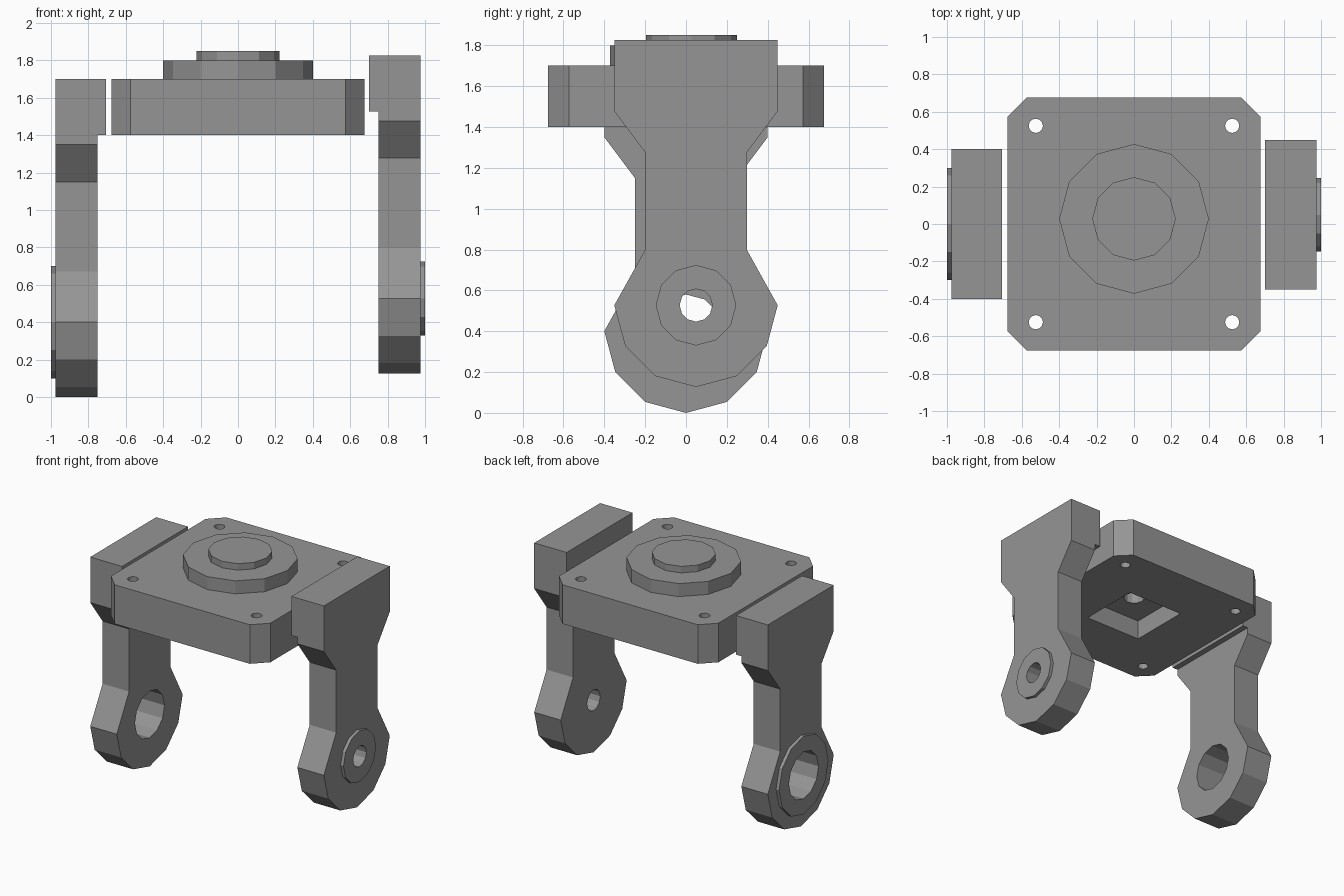
import bpy, bmesh, math
from mathutils import Matrix, Vector

if "Cube" in bpy.data.objects:
    bpy.data.objects.remove(bpy.data.objects["Cube"], do_unlink=True)

GREY = (0.3, 0.3, 0.3, 1)
grey = bpy.data.materials.new("plain grey")
grey.use_nodes = True
grey.diffuse_color = GREY
grey.node_tree.nodes["Principled BSDF"].inputs["Base Color"].default_value = GREY


def finish(name, bm):
    bmesh.ops.recalc_face_normals(bm, faces=bm.faces)
    mesh = bpy.data.meshes.new(name)
    bm.to_mesh(mesh)
    bm.free()
    mesh.materials.append(grey)
    ob = bpy.data.objects.new(name, mesh)
    bpy.context.collection.objects.link(ob)
    return ob


def prism(name, points, low, high, axis="z", lip=None):
    """Extrude an outline along z (points x, y) or along x (points y, z)."""
    place = (lambda a, b: (a, b, low)) if axis == "z" else (lambda a, b: (low, a, b))
    bm = bmesh.new()
    face = bm.faces.new([bm.verts.new(place(a, b)) for a, b in points])
    move = Vector((0, 0, high - low) if axis == "z" else (high - low, 0, 0))
    top = bmesh.ops.extrude_face_region(bm, geom=[face], use_keep_orig=True)["geom"]
    bmesh.ops.translate(bm, vec=move, verts=[v for v in top if isinstance(v, bmesh.types.BMVert)])
    if lip:
        # split the inner side and pull its upper panel inwards
        height, x = lip
        bmesh.ops.bisect_plane(bm, geom=bm.verts[:] + bm.edges[:] + bm.faces[:],
                               plane_co=(0, 0, height), plane_no=(0, 0, 1))
        panel = [f for f in bm.faces if all(abs(v.co.x - low) < 1e-4 for v in f.verts)
                 and f.calc_center_median().z > height]
        new = bmesh.ops.extrude_discrete_faces(bm, faces=panel)["faces"]
        for v in {v for f in new for v in f.verts}:
            v.co.x = x
    return finish(name, bm)


def ring(radius, centre=(0, 0), sides=12):
    return [(centre[0] + radius * math.sin(i * math.tau / sides),
             centre[1] + radius * math.cos(i * math.tau / sides)) for i in range(sides)]


def cut(ob, cutter):
    mod = ob.modifiers.new("cut", "BOOLEAN")
    mod.operation, mod.solver, mod.object = "DIFFERENCE", "EXACT", cutter
    bpy.context.view_layer.objects.active = ob
    bpy.ops.object.modifier_apply(modifier=mod.name)


def drop(cutter):
    bpy.data.objects.remove(cutter, do_unlink=True)


# Side arms: straight shank, wide head with inner lip, round drilled foot
def arm(side, name, y, z, inner, boss_radius, hole_radius):
    half = [(0.4, 1.70), (0.4, 1.35), (0.25, 1.15), (0.25, 0.67)]
    foot = [p for p in ring(0.4, (0, 0.4)) if p[1] < 0.401]
    outline = half + foot + [(-a, b) for a, b in reversed(half)]
    outline = [(a + y, b + z) for a, b in outline]
    centre = (y, 0.4 + z)
    body = prism(name + "_arm", outline, side * 0.75, side * 0.975, "x",
                 lip=(1.40 + z, side * inner))
    boss = prism(name + "_boss", ring(boss_radius, centre), side * 0.975, side, "x")
    drill = prism("drill", ring(hole_radius, centre), side * 0.6, side * 1.1, "x")
    cut(body, drill)
    cut(boss, drill)
    drop(drill)


arm(-1, "right", 0, 0, 0.705, 0.3, 0.18)
arm(1, "left", 0.049, 0.127, 0.70, 0.197, 0.08)

# Base plate with chamfered corners
E, C = 0.677, 0.574
corners = [(C, E), (E, C), (E, -C), (C, -E), (-C, -E), (-E, -C), (-E, C), (-C, E)]
plate = prism("base_plate", corners, 1.40, 1.70)

# Screw holes, square pocket and blind centre hole
for sx in (-1, 1):
    for sy in (-1, 1):
        drill = prism("drill", ring(0.038, (sx * 0.525, sy * 0.525)), 1.3, 1.8)
        cut(plate, drill)
        drop(drill)
P = 0.24
pocket = prism("pocket", [(P, P), (P, -P), (-P, -P), (-P, P)], 1.3, 1.55)
cut(plate, pocket)
drop(pocket)
drill = prism("drill", ring(0.075), 1.5, 1.65)
cut(plate, drill)
drop(drill)

# Stepped round turntable on top
prism("lower_disc", ring(0.4, (0, 0.0275)), 1.70, 1.80)
prism("upper_disc", ring(0.223, (0, 0.0275)), 1.80, 1.85)
